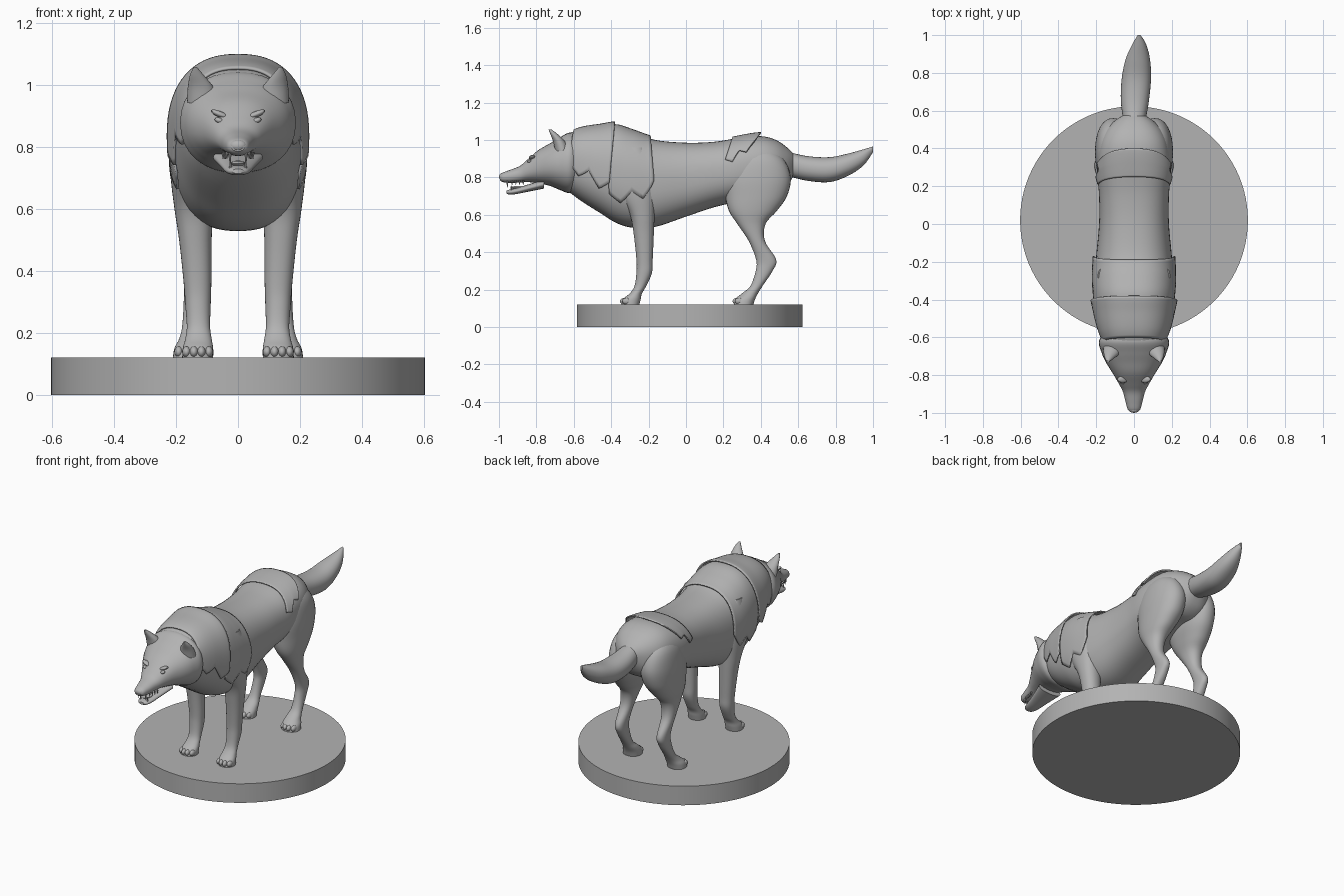
import bpy, bmesh, math
from mathutils import Vector, Matrix

if "Cube" in bpy.data.objects:
    bpy.data.objects.remove(bpy.data.objects["Cube"], do_unlink=True)

grey = bpy.data.materials.new("plain grey")
grey.use_nodes = True
tone = (0.45, 0.45, 0.45, 1)
grey.diffuse_color = tone
grey.node_tree.nodes["Principled BSDF"].inputs["Base Color"].default_value = tone
parts = []


def finish(name, bm):
    """Turn a bmesh into a named, coloured object."""
    bmesh.ops.recalc_face_normals(bm, faces=bm.faces)
    mesh = bpy.data.meshes.new(name)
    bm.to_mesh(mesh)
    bm.free()
    mesh.materials.append(grey)
    obj = bpy.data.objects.new(name, mesh)
    bpy.context.collection.objects.link(obj)
    parts.append(obj)
    return obj


def smooth_rows(rows, steps=5):
    """Catmull-Rom interpolation between section rows."""
    rows = [Vector(r) for r in rows]
    out = []
    for i in range(len(rows) - 1):
        p1, p2 = rows[i], rows[i + 1]
        p0, p3 = rows[max(i - 1, 0)], rows[min(i + 2, len(rows) - 1)]
        for s in range(steps):
            t = s / steps
            out.append(p1 + (p2 - p0) * (t / 2)
                       + (p0 * 2 - p1 * 5 + p2 * 4 - p3) * (t * t / 2)
                       + (p1 * 3 - p0 - p2 * 3 + p3) * (t ** 3 / 2))
    return out + [rows[-1]]


def section_point(row, angle, power, grow=0.0):
    """Point on a rounded section; angle is measured from the upper side."""
    _, a0, a1, b0, b1 = row
    s, c = math.sin(angle), math.cos(angle)
    a = (a0 + a1) / 2 + ((a1 - a0) / 2 + grow) * math.copysign(abs(s) ** (2 / power), s)
    b = (b0 + b1) / 2 + ((b1 - b0) / 2 + grow) * math.copysign(abs(c) ** (2 / power), c)
    return a, b


def loft(name, rows, axis="Y", side=1, power=2.2, count=32):
    """Skin sections. Y rows: y, x range, z range. Z rows: z, x range, y range."""
    bm = bmesh.new()
    rings = []
    for row in smooth_rows(rows):
        ring = []
        for k in range(count):
            a, b = section_point(row, math.tau * k / count, power)
            co = (a, row[0], b) if axis == "Y" else (a, b, row[0])
            ring.append(bm.verts.new((co[0] * side, co[1], co[2])))
        rings.append(ring)
    for lower, upper in zip(rings, rings[1:]):
        for k in range(count):
            n = (k + 1) % count
            bm.faces.new((lower[k], lower[n], upper[n], upper[k]))
    bm.faces.new(rings[0])
    bm.faces.new(rings[-1])
    return finish(name, bm)


def sym(rows):
    """Expand y, half width, bottom, top into a symmetrical row."""
    return [(y, -w, w, lo, hi) for y, w, lo, hi in rows]


def ellipsoid(name, center, radii, turn=0.0):
    bm = bmesh.new()
    bmesh.ops.create_uvsphere(bm, u_segments=16, v_segments=10, radius=1)
    bm.transform(Matrix.Translation(center) @ Matrix.Rotation(turn, 4, "Y")
                 @ Matrix.Diagonal((*radii, 1)))
    return finish(name, bm)


def fang(name, x, y, z, height):
    """Small tooth; a negative height points down."""
    bm = bmesh.new()
    bmesh.ops.create_cone(bm, segments=8, radius1=0.006, radius2=0.001, depth=abs(height))
    if height < 0:
        bm.transform(Matrix.Rotation(math.pi, 4, "X"))
    bm.transform(Matrix.Translation((x, y, z + height / 2)))
    return finish(name, bm)


# Round stand
bm = bmesh.new()
bmesh.ops.create_cone(bm, cap_ends=True, segments=96, radius1=0.603, radius2=0.603, depth=0.12)
bm.transform(Matrix.Translation((0, 0.02, 0.06)))
finish("stand", bm)

# Torso with neck and rump
body_rows = sym([
    (-.66, .14, .75, 1.02), (-.57, .175, .68, 1.055), (-.46, .195, .61, 1.065),
    (-.37, .205, .555, 1.07), (-.28, .208, .53, 1.04), (-.165, .2, .535, 1.0),
    (0, .185, .59, .985), (.15, .185, .64, .99), (.28, .195, .67, 1.01),
    (.4, .185, .7, 1.02), (.48, .16, .71, 1.0), (.54, .11, .75, .96), (.58, .05, .82, .92)])
loft("torso", body_rows, power=2.4, count=48)

# Tail
loft("tail", [
    (.5, -.05, .05, .82, .95), (.57, -.06, .065, .8, .93), (.66, -.07, .08, .78, .912),
    (.77, -.065, .09, .775, .908), (.87, -.045, .085, .81, .928),
    (.95, -.01, .065, .865, .95), (1.0, .02, .035, .935, .965)])

# Head, lower jaw and nose
loft("head", sym([
    (-.57, .15, .74, 1.02), (-.62, .186, .715, 1.04), (-.68, .172, .735, 1.01),
    (-.73, .15, .755, .98), (-.79, .113, .768, .945), (-.85, .078, .775, .893),
    (-.89, .058, .772, .86), (-.94, .045, .77, .84), (-.98, .034, .775, .825),
    (-.995, .02, .785, .812)]))
loft("lower_jaw", sym([
    (-.76, .08, .74, .79), (-.85, .057, .722, .76), (-.91, .044, .71, .742),
    (-.945, .033, .708, .734), (-.96, .018, .713, .728)]))
ellipsoid("nose", (0, -.983, .803), (.028, .017, .019))
ellipsoid("tongue", (0, -.88, .745), (.026, .06, .01))

# Front legs, hind legs, ears, face details and teeth on both sides
front_leg = [
    (.96, .13, .19, -.32, -.23), (.86, .1, .215, -.37, -.17), (.72, .085, .218, -.36, -.162),
    (.6, .08, .205, -.3, -.168), (.5, .085, .19, -.28, -.172), (.36, .086, .175, -.265, -.178),
    (.29, .088, .17, -.265, -.182), (.22, .09, .165, -.275, -.212),
    (.18, .085, .17, -.3, -.235), (.15, .08, .178, -.335, -.242), (.118, .08, .18, -.345, -.25)]
hind_leg = [
    (.97, .06, .14, .33, .43), (.9, .03, .188, .25, .52), (.8, .015, .205, .205, .56),
    (.7, .025, .205, .21, .54), (.62, .055, .2, .23, .485), (.55, .085, .19, .275, .425),
    (.46, .105, .183, .335, .422), (.36, .115, .175, .375, .482), (.3, .115, .175, .373, .463),
    (.22, .115, .18, .345, .41), (.18, .105, .19, .3, .385),
    (.15, .1, .205, .265, .37), (.118, .1, .21, .255, .36)]
ear = [
    (.94, .06, .165, -.7, -.62), (.99, .078, .162, -.71, -.645),
    (1.03, .11, .155, -.725, -.685), (1.056, .132, .143, -.735, -.72)]
for label, side in (("left", 1), ("right", -1)):
    loft(label + "_front_leg", front_leg, "Z", side)
    loft(label + "_hind_leg", hind_leg, "Z", side)
    loft(label + "_ear", ear, "Z", side, 2, 20)
    ellipsoid(label + "_eye", (side * .06, -.836, .884), (.016, .012, .009), side * -.35)
    ellipsoid(label + "_brow", (side * .058, -.822, .904), (.032, .018, .01), side * -.4)
    for k in range(4):
        toe = (k - 1.5) * .024
        ellipsoid(label + "_front_toe", (side * (.13 + toe), -.335 + abs(toe) / 2, .138), (.014, .024, .018))
        ellipsoid(label + "_hind_toe", (side * (.155 + toe), .267 + abs(toe) / 2, .138), (.014, .024, .018))
    fang(label + "_upper_fang", side * .026, -.955, .78, -.035)
    fang(label + "_lower_fang", side * .024, -.935, .725, .032)
    for k in range(4):
        fang(label + "_cheek_tooth", side * (.036 + k * .004), -.93 + k * .02, .782, -.022)


def mantle(name, y0, y1, angle0, angle1, lift0, lift1, sag, jag):
    """Thin plate draped over the torso; sag pulls its sides along y."""
    dense = smooth_rows(body_rows)
    bm = bmesh.new()
    grid = []
    for i in range(17):
        t = i / 16
        reach = math.radians(angle0 + (angle1 - angle0) * t
                             + jag * (1 - abs((t * 2) % 1 * 2 - 1)))
        line = []
        for k in range(41):
            u = k / 20 - 1
            y = y0 + (y1 - y0) * t + sag * u * u
            for lo, hi in zip(dense, dense[1:]):
                if lo[0] <= y <= hi[0]:
                    row = lo.lerp(hi, (y - lo[0]) / (hi[0] - lo[0]))
                    break
            x, z = section_point(row, reach * u, 2.4, lift0 + (lift1 - lift0) * t)
            line.append(bm.verts.new((x, y, z)))
        grid.append(line)
    for a, b in zip(grid, grid[1:]):
        for k in range(40):
            bm.faces.new((a[k], a[k + 1], b[k + 1], b[k]))
    plate = finish(name, bm)
    thick = plate.modifiers.new("thickness", "SOLIDIFY")
    thick.thickness = 0.008
    thick.offset = 0


# Draped fur plates on neck, shoulders and hips
mantle("neck_mantle", -.6, -.38, 88, 98, .006, .024, -.03, 14)
mantle("shoulder_mantle", -.43, -.19, 112, 88, .008, .014, .02, 12)
mantle("hip_mantle", .25, .4, 72, 48, .008, .018, -.04, 12)

# Smooth shading with crisp plate edges
bpy.ops.object.select_all(action="DESELECT")
for obj in parts:
    obj.select_set(True)
bpy.context.view_layer.objects.active = parts[0]
bpy.ops.object.shade_smooth_by_angle(angle=math.radians(40))
